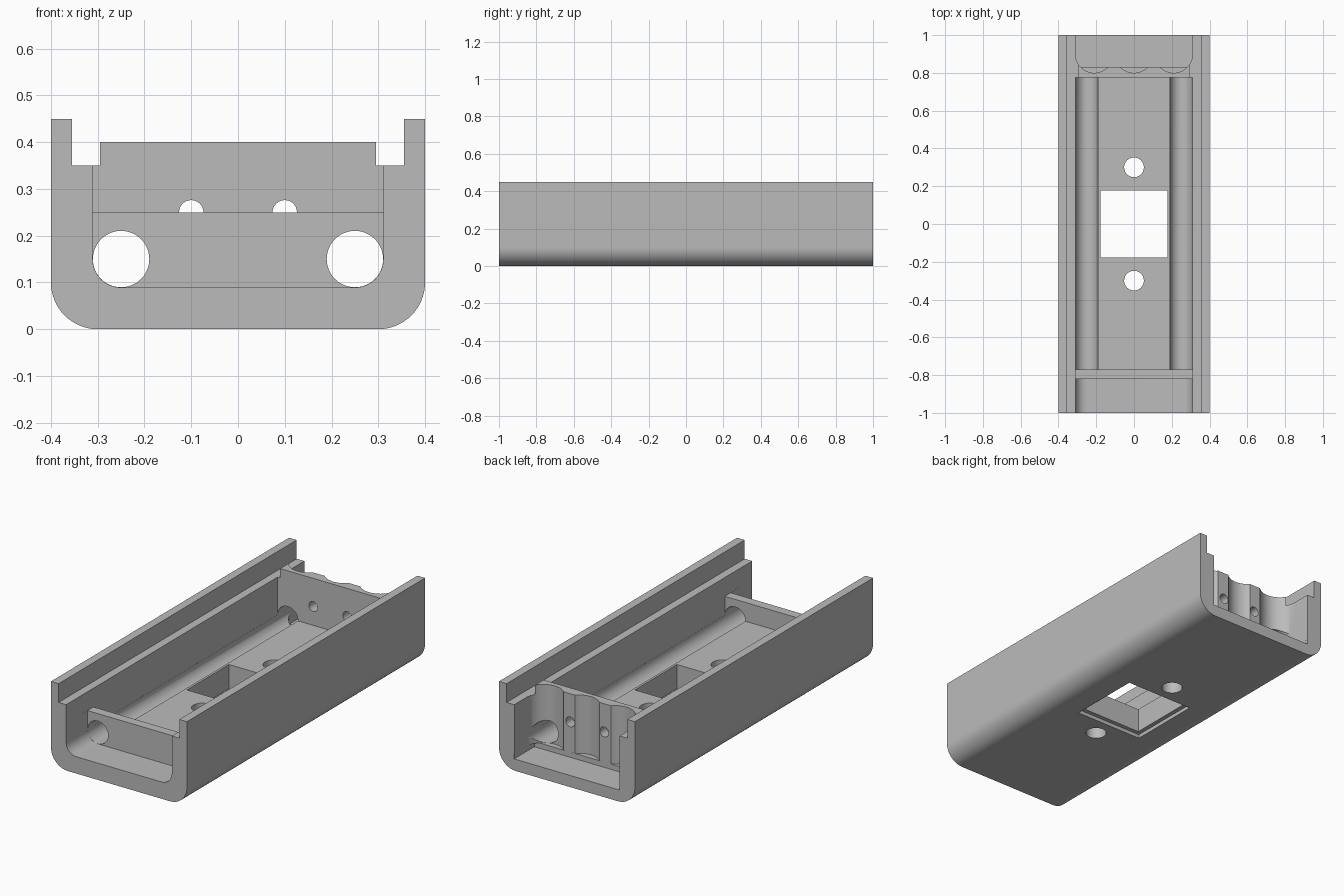
import bpy
import math

cube = bpy.data.objects.get("Cube")
if cube:
    bpy.data.objects.remove(cube, do_unlink=True)

grey = bpy.data.materials.new("light grey")
grey.use_nodes = True
grey.diffuse_color = (0.5, 0.5, 0.5, 1)
grey.node_tree.nodes["Principled BSDF"].inputs["Base Color"].default_value = (0.5, 0.5, 0.5, 1)


def arc(cx, cy, r, start, end, steps=16):
    angles = [math.radians(start + (end - start) * i / steps) for i in range(steps + 1)]
    return [(cx + r * math.cos(a), cy + r * math.sin(a)) for a in angles]


def prism(name, outline, axis, low, high):
    """Extrude a 2D outline along one axis; the outline uses the other two in order."""
    def place(p, d):
        return {"x": (d, *p), "y": (p[0], d, p[1]), "z": (*p, d)}[axis]
    n = len(outline)
    verts = [place(p, d) for d in (low, high) for p in outline]
    faces = [tuple(range(n)), tuple(range(2 * n - 1, n - 1, -1))]
    faces += [(i, i + n, (i + 1) % n + n, (i + 1) % n) for i in range(n)]
    mesh = bpy.data.meshes.new(name)
    mesh.from_pydata(verts, [], faces)
    mesh.materials.append(grey)
    obj = bpy.data.objects.new(name, mesh)
    bpy.context.collection.objects.link(obj)
    # consistent outward normals
    bpy.context.view_layer.objects.active = obj
    bpy.ops.object.select_all(action="DESELECT")
    obj.select_set(True)
    bpy.ops.object.mode_set(mode="EDIT")
    bpy.ops.mesh.select_all(action="SELECT")
    bpy.ops.mesh.normals_make_consistent(inside=False)
    bpy.ops.object.mode_set(mode="OBJECT")
    return obj


def rect(x0, x1, y0, y1):
    return [(x0, y0), (x1, y0), (x1, y1), (x0, y1)]


def circle(cx, cy, r):
    return arc(cx, cy, r, 0, 360, 48)[:-1]


# Housing: rounded bottom, raised side rails, lid slots and a centre rise
right_half = arc(0.30, 0.10, 0.10, -90, 0) + [
    (0.40, 0.45), (0.355, 0.45), (0.355, 0.35), (0.295, 0.35), (0.295, 0.40)]
left_half = [(-x, z) for x, z in reversed(right_half)]
housing = prism("housing", right_half + left_half, "y", -1, 1)

cutters = []


def cut(name, outline, axis, low, high):
    obj = prism(name, outline, axis, low, high)
    obj.hide_render = True
    cutters.append(obj)


# Main tray, leaving the low front wall and the tall back wall
tray = [(-1.1, 0.25), (-0.77, 0.25), (-0.77, 0.15), (0.775, 0.15), (0.775, 0.6), (-1.1, 0.6)]
cut("tray_cutter", tray, "x", -0.311, 0.311)

# Front bay with rounded lower corners
bay = arc(0.25, 0.15, 0.0607, -90, 0) + [(0.3107, 0.3)]
cut("front_bay_cutter", bay + [(-x, z) for x, z in reversed(bay)], "y", -1.1, -0.82)

# Long rod holes, which also form the grooves in the tray
for x in (-0.25, 0.25):
    cut("rod_hole_cutter", circle(x, 0.15, 0.0603), "y", -0.9, 0.95)

# Back bay: scalloped wall above, straight shallow recess below
half = math.degrees(math.acos(0.7))
scallops = [(-0.31, 1.1)]
for x, start, end in ((-0.21, 180, 270 + half), (0, 270 - half, 270 + half), (0.21, 270 - half, 360)):
    scallops += arc(x, 0.90, 0.10, start, end, 24)
scallops.append((0.31, 1.1))
cut("scallop_cutter", scallops, "z", 0.09, 0.6)
cut("back_recess_cutter", rect(-0.3105, 0.3105, 0.8302, 1.1), "z", 0.062, 0.0902)

# Small wire holes in the back wall
for x in (-0.1, 0.1):
    cut("wire_hole_cutter", circle(x, 0.25, 0.026), "y", 0.7, 0.9)

# Floor window with a stepped rim underneath, and two screw holes
cut("window_cutter", rect(-0.177, 0.177, -0.177, 0.177), "z", -0.1, 0.3)
cut("window_rim_cutter", rect(-0.2, 0.2, -0.2, 0.2), "z", -0.1, 0.02)
for y in (-0.3, 0.3):
    cut("screw_hole_cutter", circle(0, y, 0.052), "z", -0.1, 0.3)

# Apply every cut, then shade
bpy.ops.object.select_all(action="DESELECT")
bpy.context.view_layer.objects.active = housing
housing.select_set(True)
for cutter in cutters:
    mod = housing.modifiers.new(cutter.name, "BOOLEAN")
    mod.operation = "DIFFERENCE"
    mod.solver = "EXACT"
    mod.object = cutter
    bpy.ops.object.modifier_apply(modifier=mod.name)
for cutter in cutters:
    bpy.data.objects.remove(cutter, do_unlink=True)
bpy.ops.object.shade_smooth_by_angle(angle=math.radians(30))
